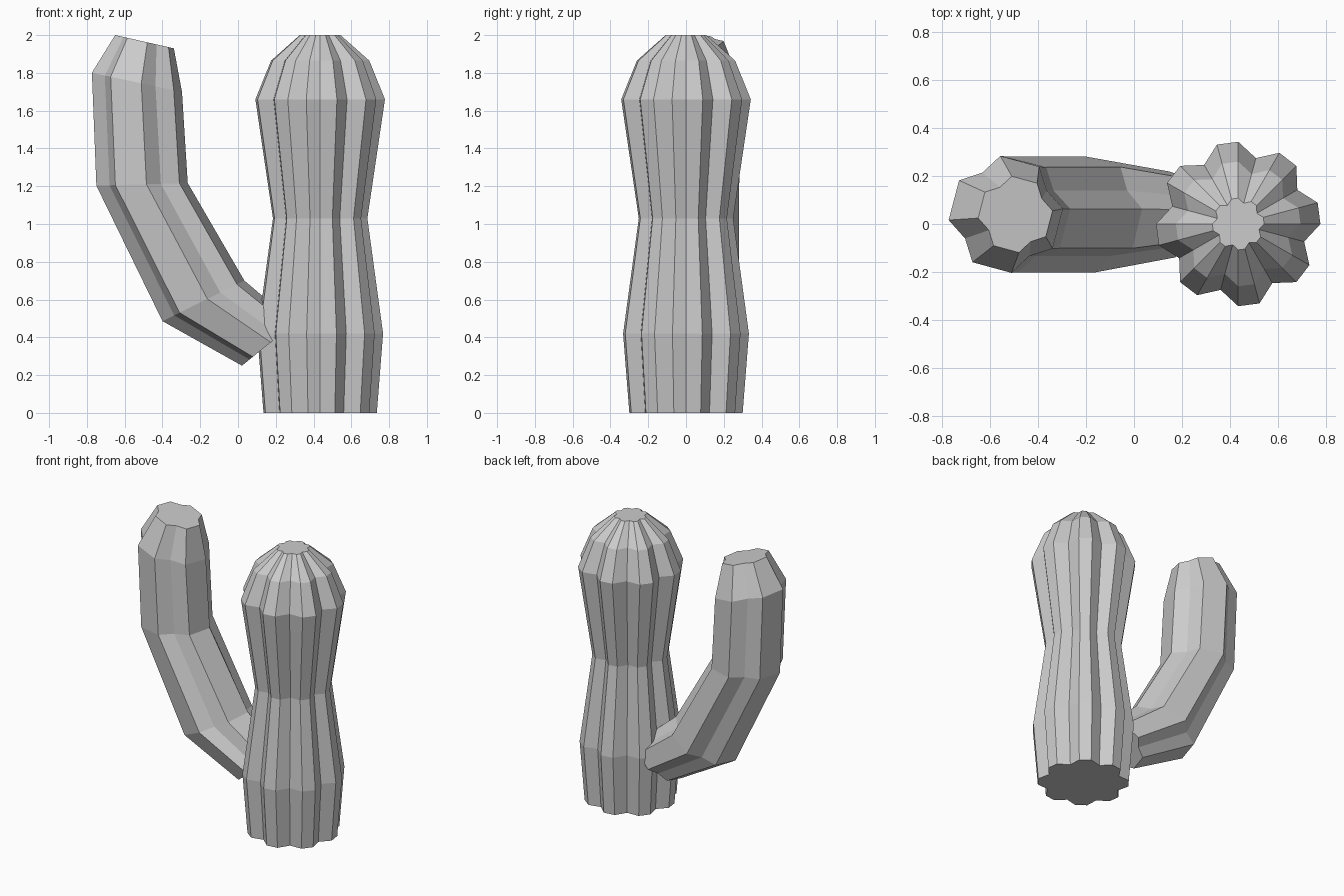
import bpy, bmesh
from math import cos, sin, radians
from mathutils import Vector

if "Cube" in bpy.data.objects:
    bpy.data.objects.remove(bpy.data.objects["Cube"])


def ribbed_loft(name, section, rings):
    """Loft a section of (angle, scale) through rings of (centre, radius, u axis)."""
    bm = bmesh.new()
    v_axis = Vector((0, 1, 0))
    loops = []
    for centre, radius, u in rings:
        u = Vector(u).normalized()
        loops.append([bm.verts.new(Vector(centre) + radius * s *
                      (u * cos(radians(a)) + v_axis * sin(radians(a))))
                      for a, s in section])
    n = len(section)
    for low, high in zip(loops, loops[1:]):
        for i in range(n):
            j = (i + 1) % n
            bm.faces.new((low[i], low[j], high[j], high[i]))
    bm.faces.new(loops[0][::-1])
    bm.faces.new(loops[-1])
    bmesh.ops.recalc_face_normals(bm, faces=bm.faces)
    mesh = bpy.data.meshes.new(name)
    bm.to_mesh(mesh)
    bm.free()
    obj = bpy.data.objects.new(name, mesh)
    bpy.context.collection.objects.link(obj)
    return obj


# Trunk: eight flat-topped ribs, every third corner is a groove
trunk_section = [(15 * i, 0.83 if i % 3 == 2 else 1) for i in range(24)]
trunk_profile = [(0, 0.30), (0.42, 0.333), (1.03, 0.25),
                 (1.66, 0.343), (1.865, 0.26), (2.0, 0.108)]
ribbed_loft("trunk", trunk_section,
            [((0.435, 0, z), r, (1, 0, 0)) for z, r in trunk_profile])

# Arm: four wide ribs, bent upwards from the trunk
arm_section = []
for k in range(4):
    mid = 75 + 90 * k
    arm_section += [(mid - 20.5, 1), (mid + 20.5, 1), (mid + 45, 0.82)]
ribbed_loft("arm", arm_section, [
    ((0.16, 0.04, 0.363), 0.18, (0.775, 0, 0.63)),
    ((-0.183, 0.04, 0.593), 0.243, (0.896, 0, 0.443)),
    ((-0.508, 0.04, 1.21), 0.243, (1, 0, 0.03)),
    ((-0.535, 0.04, 1.75), 0.245, (0.98, 0, -0.21)),
    ((-0.495, 0.04, 1.965), 0.16, (0.976, 0, -0.22)),
])
